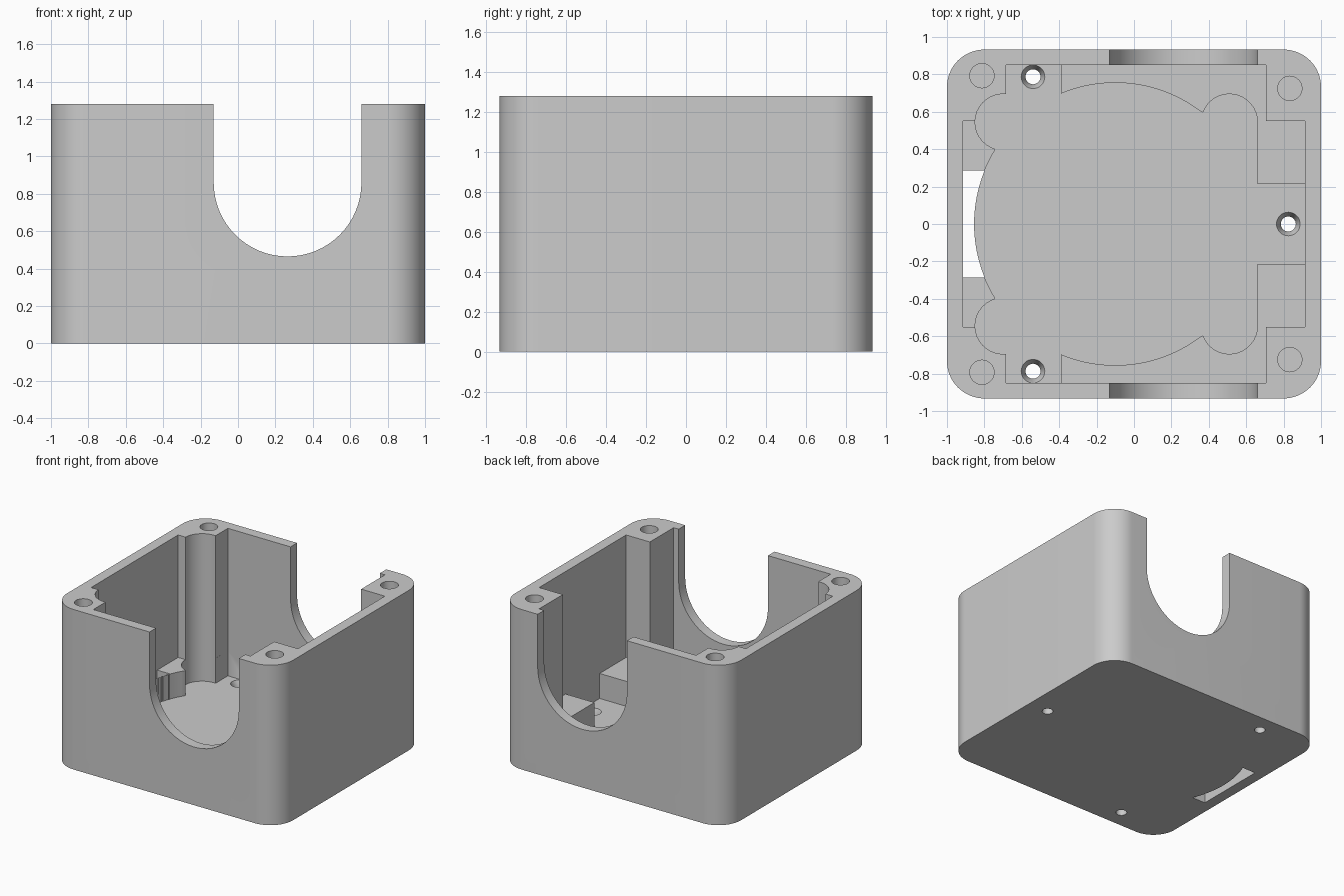
import bpy, bmesh
from math import cos, sin, radians

if "Cube" in bpy.data.objects:
    bpy.data.objects.remove(bpy.data.objects["Cube"])

H, FLOOR, LEDGE, TOP = 1.28, 0.10, 0.30, 1.6
HALF_X, HALF_Y, R = 1.0, 0.9325, 0.2

grey = bpy.data.materials.new("light_grey")
grey.use_nodes = True
colour = (0.6, 0.6, 0.6, 1)
grey.diffuse_color = colour
grey.node_tree.nodes["Principled BSDF"].inputs["Base Color"].default_value = colour


def arc(cx, cy, r, a0, a1, n=16):
    angles = [radians(a0 + (a1 - a0) * i / n) for i in range(n + 1)]
    return [(cx + r * cos(a), cy + r * sin(a)) for a in angles]


def mirrored(half):
    """Close a half outline by reflecting it over the x axis."""
    return half + [(x, -y) for x, y in reversed(half) if abs(y) > 1e-6]


def prism(name, outline, lo, hi, upright=False):
    """Extrude an outline along z, or along y when upright."""
    bm = bmesh.new()
    place = (lambda p: (p[0], lo, p[1])) if upright else (lambda p: (p[0], p[1], lo))
    face = bm.faces.new([bm.verts.new(place(p)) for p in outline])
    new = bmesh.ops.extrude_face_region(bm, geom=[face])["geom"]
    move = (0, hi - lo, 0) if upright else (0, 0, hi - lo)
    bmesh.ops.translate(bm, vec=move, verts=[v for v in new if isinstance(v, bmesh.types.BMVert)])
    bmesh.ops.recalc_face_normals(bm, faces=bm.faces)
    return finish(name, bm)


def cone(name, x, y, lo, hi, r_lo, r_hi):
    bm = bmesh.new()
    bmesh.ops.create_cone(bm, cap_ends=True, segments=32, radius1=r_lo, radius2=r_hi, depth=hi - lo)
    bmesh.ops.translate(bm, vec=(x, y, (lo + hi) / 2), verts=bm.verts)
    return finish(name, bm)


def finish(name, bm):
    mesh = bpy.data.meshes.new(name)
    bm.to_mesh(mesh)
    bm.free()
    mesh.materials.append(grey)
    obj = bpy.data.objects.new(name, mesh)
    bpy.context.collection.objects.link(obj)
    return obj


def cut(body, cutter):
    cutter.hide_render = True
    mod = body.modifiers.new("cut", "BOOLEAN")
    mod.operation, mod.solver, mod.object = "DIFFERENCE", "EXACT", cutter
    bpy.context.view_layer.objects.active = body
    bpy.ops.object.modifier_apply(modifier=mod.name)
    bpy.data.objects.remove(cutter)


# Outer block with rounded upright corners
cx, cy = HALF_X - R, HALF_Y - R
body = prism("enclosure_body", mirrored(arc(cx, cy, R, 0, 90) + arc(-cx, cy, R, 90, 180)), 0, H)

# Main cavity, leaving four corner posts and the ledges
cavity = [(0.915, 0.55), (0.705, 0.55), (0.705, 0.85),
          (-0.685, 0.85), (-0.685, 0.55), (-0.915, 0.55)]
cut(body, prism("cavity", mirrored(cavity), LEDGE, TOP))

# Lower pocket: large disc, four lobes, and bays for the screws
pocket = [(0.915, 0.215), (0.66, 0.215)]
pocket += arc(0.51, 0.545, 0.15, 0, 160)
pocket += arc(-0.1, 0, 0.755, 52.5, 112.6, 24)
pocket += [(-0.39, 0.85), (-0.685, 0.85)]
pocket += arc(-0.70, 0.545, 0.15, 84, 253)
pocket += arc(-0.1, 0, 0.755, 149, 180)
cut(body, prism("pocket", mirrored(pocket), FLOOR, TOP))

# Slot through the floor beside the disc
slot = [(-0.915, 0.285)] + arc(-0.1, 0, 0.755, 157.8, 180)
cut(body, prism("floor_slot", mirrored(slot), -0.2, LEDGE + 0.2))

# U-shaped notch through the front and back walls
notch = [(0.66, TOP)] + arc(0.265, 0.86, 0.395, 0, -180, 32) + [(-0.13, TOP)]
cut(body, prism("wall_notch", notch, -1.2, 1.2, upright=True))

# Countersunk screw holes in the floor
for x, y in ((-0.54, 0.787), (-0.54, -0.787), (0.825, 0)):
    cut(body, cone("screw_hole", x, y, -0.1, FLOOR + 0.05, 0.04, 0.04))
    cut(body, cone("countersink", x, y, 0.05, FLOOR + 0.002, 0.04, 0.064))

# Blind lid holes in the corner posts
for side in (1, -1):
    for x, y in ((-0.813, 0.793), (0.833, 0.725)):
        cut(body, cone("lid_hole", x, y * side, H - 0.4, TOP, 0.065, 0.065))

bpy.ops.object.select_all(action="DESELECT")
body.select_set(True)
bpy.context.view_layer.objects.active = body
bpy.ops.object.shade_smooth_by_angle(angle=radians(30))
